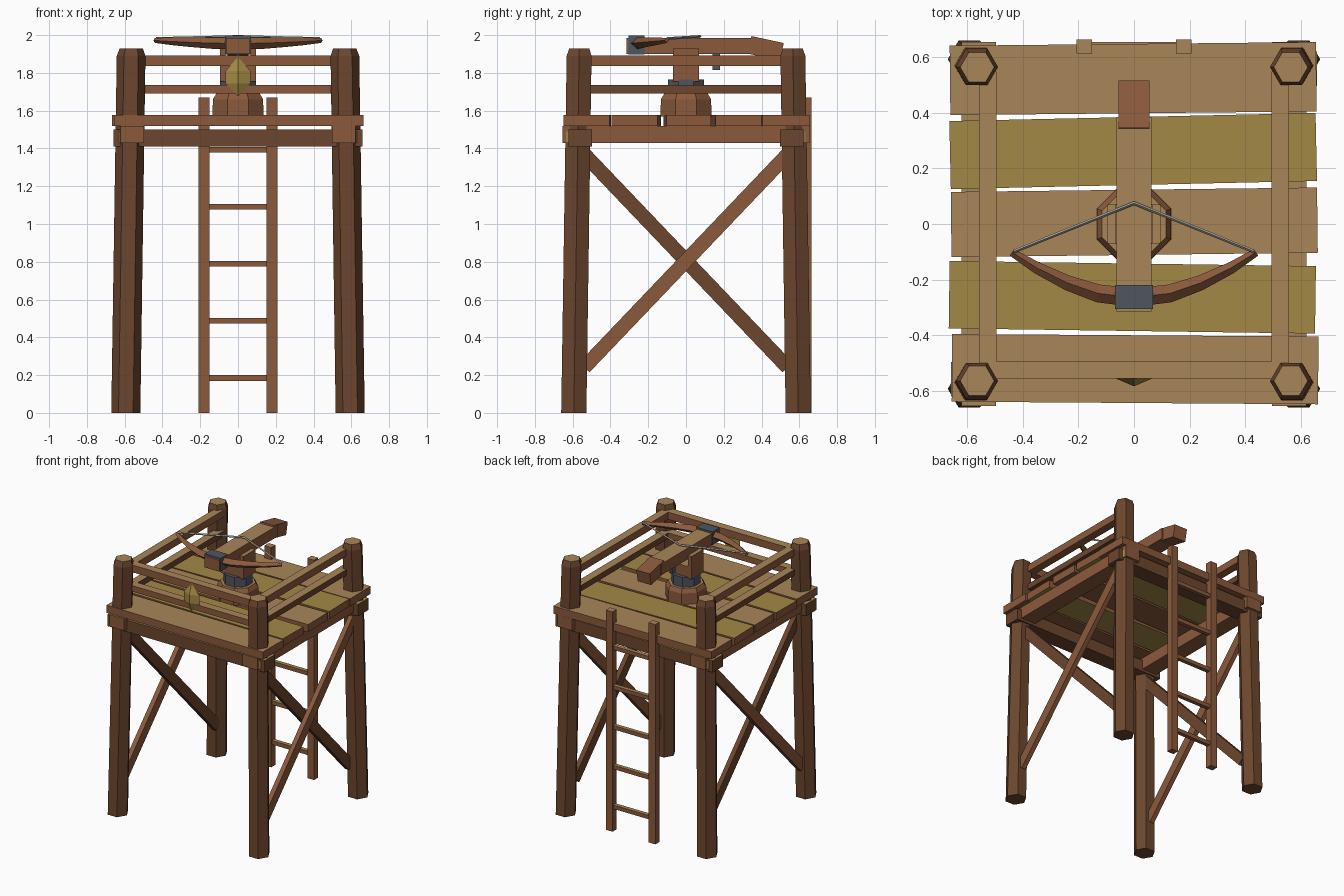
import bpy, bmesh
from math import sin, cos, pi, atan2
from mathutils import Vector, Matrix, Euler

if "Cube" in bpy.data.objects:
    bpy.data.objects.remove(bpy.data.objects["Cube"])


def material(name, r, g, b):
    lin = [((c / 255 + 0.055) / 1.055) ** 2.4 for c in (r, g, b)] + [1]
    m = bpy.data.materials.new(name)
    m.use_nodes = True
    m.diffuse_color = lin
    m.node_tree.nodes["Principled BSDF"].inputs["Base Color"].default_value = lin
    return m


BROWN = material("brown wood", 139, 90, 60)
DARK = material("dark wood", 108, 70, 46)
TAN = material("tan wood", 168, 134, 88)
OLIVE = material("olive wood", 162, 137, 69)
SLATE = material("slate metal", 80, 86, 96)
ROPE = material("pale rope", 168, 165, 152)


def finish(name, bm, side, top=None, both=False):
    """Make the object; faces pointing up (or also down) take the top colour."""
    bmesh.ops.recalc_face_normals(bm, faces=bm.faces)
    bm.normal_update()
    for f in bm.faces:
        up = abs(f.normal.z) if both else f.normal.z
        f.material_index = 1 if top and up > 0.85 else 0
    mesh = bpy.data.meshes.new(name)
    bm.to_mesh(mesh)
    bm.free()
    mesh.materials.append(side)
    if top:
        mesh.materials.append(top)
    obj = bpy.data.objects.new(name, mesh)
    bpy.context.collection.objects.link(obj)
    return obj


def box(name, loc, size, side, top=TAN, rot=(0, 0, 0), both=False):
    bm = bmesh.new()
    mat = Matrix.LocRotScale(Vector(loc), Euler(rot), Vector(size))
    bmesh.ops.create_cube(bm, size=1, matrix=mat)
    return finish(name, bm, side, top, both)


def loft(name, rings, side, top=None):
    """Skin a list of equal point rings and cap both ends."""
    bm = bmesh.new()
    rows = [[bm.verts.new(p) for p in ring] for ring in rings]
    n = len(rows[0])
    for a, b in zip(rows, rows[1:]):
        for i in range(n):
            j = (i + 1) % n
            bm.faces.new((a[i], a[j], b[j], b[i]))
    bm.faces.new(rows[0])
    bm.faces.new(rows[-1])
    return finish(name, bm, side, top)


def ngon(n, x, y, z, r, turn=0):
    return [(x + r * cos(turn + 2 * pi * i / n),
             y + r * sin(turn + 2 * pi * i / n), z) for i in range(n)]


# Corner posts leaning inward, with chamfered tops and lashings
for sx, xn in ((-1, "right"), (1, "left")):
    for sy, yn in ((-1, "front"), (1, "back")):
        rings = [ngon(6, sx * c, sy * c, z, r) for c, z, r in
                 ((0.594, 0, 0.077), (0.566, 1.89, 0.076), (0.565, 1.93, 0.061))]
        loft(f"{yn}_{xn}_post", rings, DARK, TAN)
        loft(f"{yn}_{xn}_lashing",
             [ngon(6, sx * 0.573, sy * 0.573, z, 0.085) for z in (1.43, 1.49)], OLIVE)

# Beams under the deck
for s, yn, xn in ((-1, "front", "right"), (1, "back", "left")):
    box(f"{yn}_beam", (0, s * 0.56, 1.455), (1.32, 0.125, 0.09), DARK)
    box(f"{xn}_beam", (s * 0.56, 0, 1.475), (0.125, 1.31, 0.09), BROWN)

# Deck planks laid slightly askew: centre x, centre y, width, turn
planks = ((-0.003, 0.524, 0.25, 0.010), (-0.003, 0.263, 0.245, 0.022),
          (0.001, 0.006, 0.235, 0.012), (-0.006, -0.264, 0.243, -0.014),
          (0.004, -0.523, 0.244, -0.007))
for i, (x, y, w, turn) in enumerate(planks):
    odd = i % 2 == 1
    box(f"deck_plank_{i + 1}", (x, y, 1.548), (1.32, w, 0.058), BROWN,
        OLIVE if odd else TAN, (0, 0, turn), both=odd)

# Guard rails on the front and both sides
for level, z, h in (("upper", 1.865, 0.055), ("lower", 1.713, 0.045)):
    box(f"{level}_front_rail", (0, -0.526, z), (1.1, 0.062, h), BROWN)
    for s, xn in ((-1, "right"), (1, "left")):
        box(f"{level}_{xn}_rail", (s * 0.527, 0, z), (0.062, 1.1, h),
            BROWN if level == "upper" else DARK)

# Crossed braces on both sides
for s, xn in ((-1, "right"), (1, "left")):
    for d, label in ((-1, "falling"), (1, "rising")):
        box(f"{xn}_{label}_brace", (s * (0.575 + d * 0.018), 0, 0.805),
            (0.036, 1.56, 0.076), BROWN if d > 0 else DARK, None,
            (d * atan2(1.1, 1.05), 0, 0))

# Ladder at the back
for s, xn in ((-1, "right"), (1, "left")):
    box(f"ladder_{xn}_stile", (s * 0.18, 0.64, 0.835), (0.056, 0.05, 1.67), BROWN)
for i in range(5):
    box(f"ladder_rung_{i + 1}", (0, 0.64, 0.185 + i * 0.302), (0.4, 0.03, 0.03), BROWN)

# Pedestal, swivel and yoke
loft("pedestal", [ngon(8, 0, 0, z, r, pi / 8) for z, r in
                  ((1.57, 0.146), (1.66, 0.144), (1.69, 0.125))], BROWN, TAN)
loft("swivel", [ngon(8, 0, 0, z, 0.104, pi / 8) for z in (1.685, 1.765)], SLATE)
box("yoke_base", (0, 0, 1.80), (0.19, 0.14, 0.09), BROWN)
for s, xn in ((-1, "right"), (1, "left")):
    box(f"yoke_{xn}_cheek", (s * 0.081, 0, 1.845), (0.03, 0.14, 0.17), BROWN)

# Stock, butt, nose strap and trigger
box("stock", (0, 0.035, 1.942), (0.126, 0.70, 0.085), BROWN)
box("stock_butt", (0, 0.422, 1.93), (0.112, 0.175, 0.095), BROWN, None, (-0.21, 0, 0))
box("nose_strap", (0, -0.263, 1.948), (0.136, 0.085, 0.1), SLATE, None)
box("trigger", (0, 0.16, 1.86), (0.02, 0.04, 0.09), SLATE, None)

# Bow limbs with a tapering diamond section
half = ((0, -0.265, 1), (0.13, -0.25, 0.95), (0.24, -0.212, 0.8),
        (0.35, -0.158, 0.62), (0.44, -0.102, 0.42))
path = [(-x, y, k) for x, y, k in half[:0:-1]] + list(half)
rings = []
for x, y, k in path:
    out = Vector((0.9 * x, -0.6, 0)).normalized() * 0.034 * k
    c = Vector((x, y, 1.984 - 0.028 * k))
    up = Vector((0, 0, 0.032 * k))
    rings.append([c + up, c + out, c - up, c - out])
loft("bow", rings, BROWN)

# Drawn string
for s, xn in ((-1, "right"), (1, "left")):
    a, b = Vector((s * 0.435, -0.1, 1.982)), Vector((0, 0.075, 1.993))
    side = Vector((0, 0.007, 0))
    up = Vector((0, 0, 0.007))
    loft(f"string_{xn}", [[p + up, p + side, p - up, p - side] for p in (a, b)], ROPE)

# Faceted shield on the front rails
bm = bmesh.new()
outline = ((0, 1.885), (0.065, 1.81), (0.065, 1.745),
           (0, 1.675), (-0.065, 1.745), (-0.065, 1.81))
for x, z in outline:
    bm.verts.new((x, -0.557, z))
bm.verts.new((0, -0.585, 1.81))
bm.verts.new((0, -0.585, 1.745))
bmesh.ops.convex_hull(bm, input=bm.verts)
finish("shield", bm, OLIVE)
